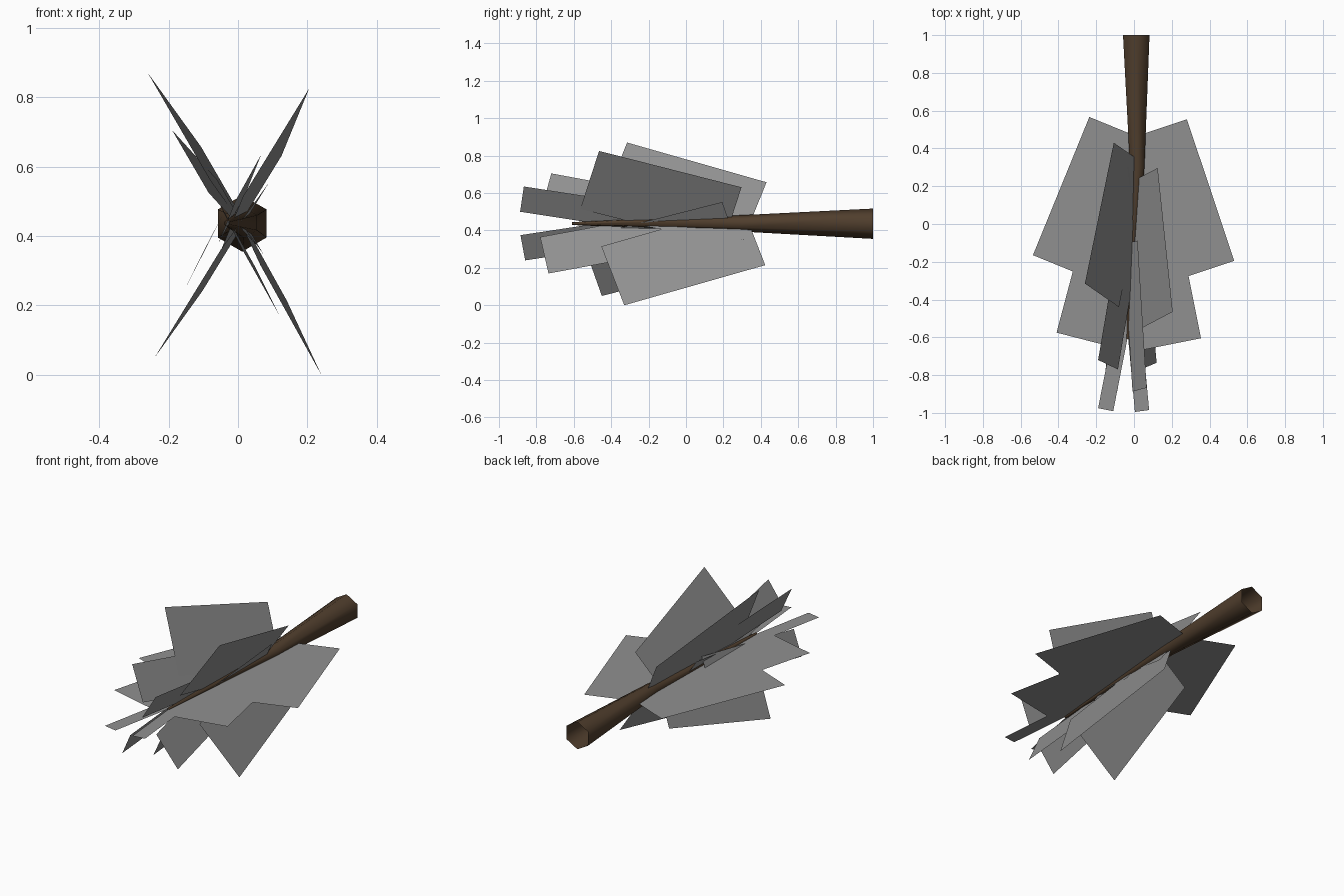
import bpy
import math
from mathutils import Vector

if "Cube" in bpy.data.objects:
    bpy.data.objects.remove(bpy.data.objects["Cube"])


def material(name, rgb):
    m = bpy.data.materials.new(name)
    m.diffuse_color = (*rgb, 1)
    m.use_nodes = True
    m.node_tree.nodes["Principled BSDF"].inputs["Base Color"].default_value = m.diffuse_color
    return m


BARK = material("brown_bark", (0.08, 0.048, 0.026))
LEAF = material("grey_foliage", (0.28, 0.28, 0.28))


def add_mesh(name, verts, faces, mat):
    me = bpy.data.meshes.new(name)
    me.from_pydata(verts, [], faces)
    me.materials.append(mat)
    me.update()
    ob = bpy.data.objects.new(name, me)
    bpy.context.collection.objects.link(ob)
    return ob


# Branch: open six-sided tapering tube, (y, x, z, radius) per ring
rings = [(1.0, 0.012, 0.436, 0.081), (0.3, 0.017, 0.438, 0.044), (-0.61, -0.032, 0.437, 0.008)]
SIDES = 6
verts, faces = [], []
for y, x, z, r in rings:
    for i in range(SIDES):
        a = math.tau * i / SIDES
        verts.append((x + r * math.sin(a), y, z + r * math.cos(a)))
for k in range(len(rings) - 1):
    for i in range(SIDES):
        j = (i + 1) % SIDES
        faces.append((k * SIDES + i, k * SIDES + j, (k + 1) * SIDES + j, (k + 1) * SIDES + i))
branch = add_mesh("branch", verts, faces, BARK)
for p in branch.data.polygons:
    p.use_smooth = True


# Foliage card: rectangle from its outer tip corner, across its width, back along its length
def card(name, tip, across, along, length=0.79):
    t, w = Vector(tip), Vector(across)
    b = Vector(along).normalized() * length
    add_mesh(name, [t, t + w, t + w + b, t + b], [(0, 1, 2, 3)], LEAF)


Z = 0.437
# Flat cards, left and right
card("flat_large_right", (0.53, -0.195, Z), (-0.36, -0.12, 0), (-0.25, 0.75, 0))
card("flat_large_left", (-0.535, -0.165, Z), (0.348, -0.142, 0), (0.30, 0.735, 0))
card("flat_middle_right", (0.355, -0.605, Z), (-0.34, -0.068, 0), (-0.065, 0.325, 0))
card("flat_middle_left", (-0.41, -0.575, Z), (0.33, -0.085, 0), (0.085, 0.32, 0))
card("flat_tip_right", (0.08, -0.985, Z), (-0.075, -0.01, 0), (-0.03, 0.325, 0))
card("flat_tip_left", (-0.19, -0.975, Z), (0.08, -0.016, 0), (0.05, 0.255, 0))

# Large slanted cards forming the cross
card("large_upper_left", (-0.26, -0.315, 0.87), (0.18, -0.125, -0.31), (0.155, 0.755, -0.215))
card("large_upper_right", (0.205, -0.465, 0.825), (-0.19, -0.10, -0.31), (-0.08, 0.765, -0.195))
card("large_lower_left", (-0.24, -0.45, 0.05), (0.19, -0.11, 0.31), (0.14, 0.765, 0.195))
card("large_lower_right", (0.24, -0.33, 0.0), (-0.175, -0.123, 0.315), (-0.10, 0.755, 0.215))

# Narrow slanted cards towards the tip
card("small_upper_left", (-0.19, -0.72, 0.705), (0.105, -0.05, -0.18), (0.05, 0.295, -0.055))
card("small_upper_right", (0.067, -0.867, 0.635), (-0.075, -0.02, -0.135), (-0.02, 0.325, -0.05))
card("small_lower_left", (-0.157, -0.86, 0.24), (0.07, -0.025, 0.135), (0.025, 0.33, 0.05))
card("small_lower_right", (0.12, -0.735, 0.17), (-0.11, -0.045, 0.195), (-0.03, 0.325, 0.06))
